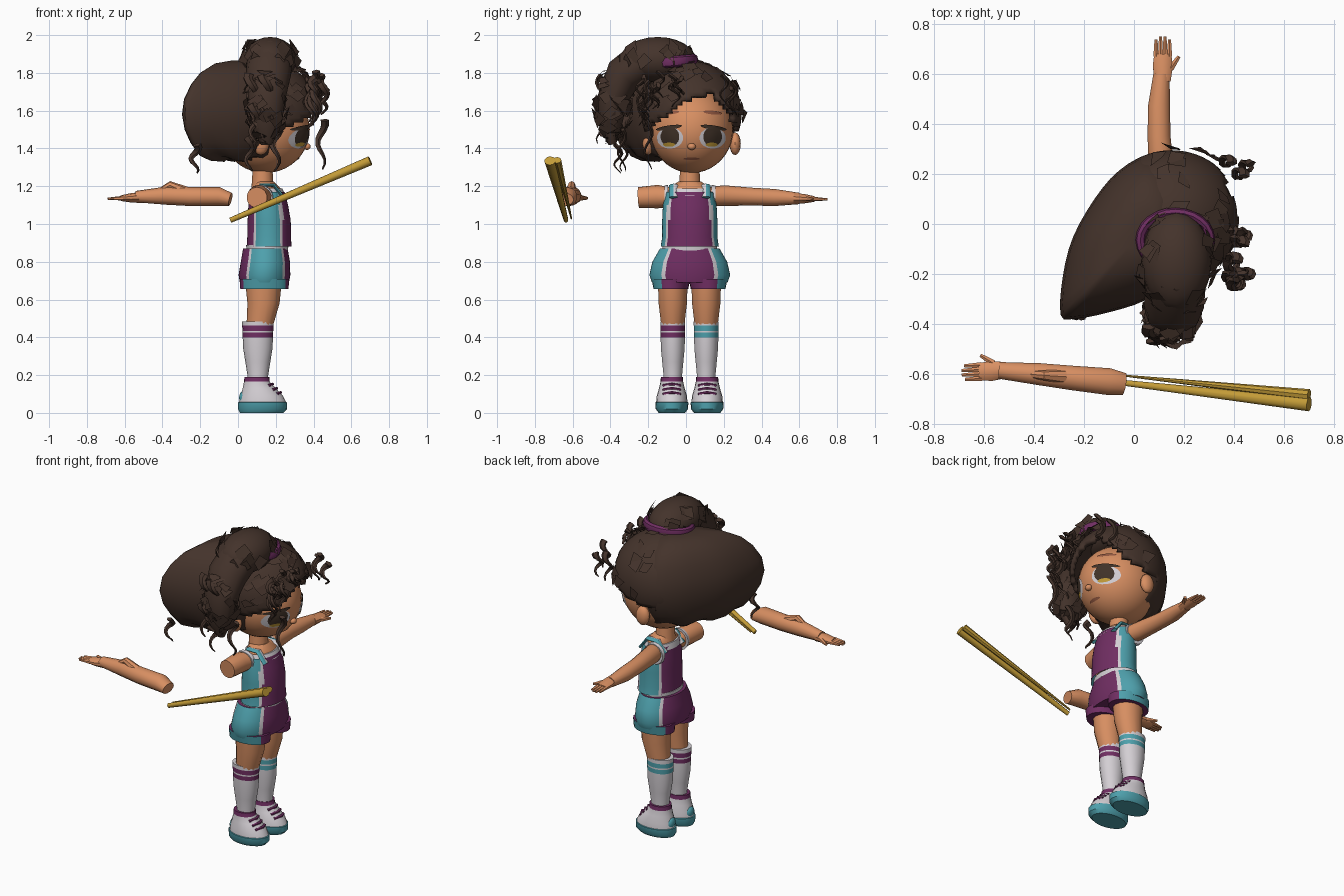
import bpy, bmesh, math, random
from mathutils import Vector, Matrix

if "Cube" in bpy.data.objects:
    bpy.data.objects.remove(bpy.data.objects["Cube"])
random.seed(4)
U = random.uniform
UP = (0, 0, 1)

def mat(name, *rgb):
    m = bpy.data.materials.new(name)
    m.diffuse_color = (*[((c / 255 + 0.055) / 1.055) ** 2.4 for c in rgb], 1)
    m.use_nodes = True
    m.node_tree.nodes["Principled BSDF"].inputs["Base Color"].default_value = m.diffuse_color
    return m

HAIR, SKIN = mat("dark_brown_hair", 68, 51, 43), mat("warm_skin", 216, 143, 98)
PURPLE, TEAL = mat("plum_purple", 112, 46, 98), mat("teal", 78, 160, 172)
WHITE, GOLD = mat("soft_white", 212, 207, 212), mat("gold", 196, 156, 56)
EYE, BROW = mat("eye_brown", 64, 50, 40), mat("brow_brown", 150, 90, 66)

def finish(name, bm, mats, rule=None, angle=40):
    if angle:
        bmesh.ops.recalc_face_normals(bm, faces=bm.faces)
    for f in bm.faces if rule else ():
        f.material_index = rule(f.calc_center_median())
    me = bpy.data.meshes.new(name)
    bm.to_mesh(me)
    ob = bpy.data.objects.new(name, me)
    bpy.context.collection.objects.link(ob)
    for m in mats:
        me.materials.append(m)
    if angle:
        bpy.context.view_layer.objects.active = ob
        ob.select_set(True)
        bpy.ops.object.shade_smooth_by_angle(angle=math.radians(angle))
        ob.select_set(False)
    return ob

def skin_rings(bm, rings, caps=True):
    rings = [[bm.verts.new(p) for p in r] for r in rings]
    n = len(rings[0])
    for a, b in zip(rings, rings[1:]):
        for k in range(n):
            bm.faces.new((a[k], a[(k + 1) % n], b[(k + 1) % n], b[k]))
    for r in (rings[0], rings[-1]) if caps else ():
        bm.faces.new(r)

def add_tube(bm, pts, n=12, ref=(1, 0, 0), level=False, caps=True):
    """Rings (x, y, z, radius along ref, radius sideways) skinned together."""
    P, rings = [Vector(p[:3]) for p in pts], []
    for i, p in enumerate(pts):
        t = Vector(UP) if level else (P[min(i + 1, len(P) - 1)] - P[max(i - 1, 0)]).normalized()
        side = t.cross(Vector(ref)).normalized()
        up = side.cross(t)
        rings.append([P[i] + up * p[3] * math.cos(a) + side * p[4] * math.sin(a)
                      for a in (math.tau * k / n for k in range(n))])
    skin_rings(bm, rings, caps)

def tube(name, pts, mats, n=14, ref=(1, 0, 0), level=False, rule=None, caps=True):
    bm = bmesh.new()
    add_tube(bm, pts, n, ref, level, caps)
    return finish(name, bm, mats, rule)

def ball(loc, rad, u=24, v=16):
    bm = bmesh.new()
    bmesh.ops.create_uvsphere(bm, u_segments=u, v_segments=v, radius=1,
                              matrix=Matrix.Translation(loc) @ Matrix.Diagonal((*rad, 1)))
    return bm

# head, neck and ears
HC, HR = Vector((0.145, 0.03, 1.5)), Vector((0.235, 0.22, 0.23))
finish("head", ball(HC, HR, 32, 20), [SKIN])
finish("nose", ball((0.365, 0.03, 1.41), (0.02, 0.022, 0.018), 10, 8), [SKIN])
tube("neck", [(0.13, 0.02, 1.17, 0.06, 0.06), (0.13, 0.02, 1.33, 0.05, 0.05)], [SKIN])
for s, y in (("left", 0.26), ("right", -0.2)):
    finish(s + "_ear", ball((0.12, y, 1.425), (0.045, 0.03, 0.06), 12, 8), [SKIN])

def face_patch(name, cy, cz, ry, rz, lift, m, tilt=0):
    """Thin oval that follows the curve of the face."""
    bm = bmesh.new()
    bmesh.ops.create_circle(bm, cap_ends=True, radius=1, segments=18)
    bmesh.ops.poke(bm, faces=bm.faces)
    bmesh.ops.subdivide_edges(bm, edges=bm.edges, cuts=1)
    for v in bm.verts:
        p = Matrix.Rotation(tilt, 2) @ Vector((v.co.x * ry, v.co.y * rz)) + Vector((cy, cz))
        k = 1 - ((p.x - HC.y) / HR.y) ** 2 - ((p.y - HC.z) / HR.z) ** 2
        v.co = (HC.x + HR.x * math.sqrt(max(k, 0)) + lift, p.x, p.y)
    finish(name, bm, [m])

for s, d in (("left", 1), ("right", -1)):
    c = 0.028 + d * 0.113
    face_patch(s + "_eye_white", c, 1.455, 0.07, 0.056, 0.004, WHITE)
    face_patch(s + "_iris", c, 1.462, 0.05, 0.052, 0.007, EYE)
    face_patch(s + "_iris_glow", c - 0.005, 1.42, 0.032, 0.011, 0.009, GOLD)
    face_patch(s + "_lashes", c + d * 0.005, 1.51, 0.07, 0.012, 0.009, EYE, -d * 0.15)
    face_patch(s + "_brow", c, 1.59, 0.05, 0.01, 0.006, BROW, -d * 0.1)
face_patch("mouth", 0.03, 1.345, 0.045, 0.007, 0.005, BROW)

# scalp hair with an open face
CC, CR = Vector((0.15, 0.03, 1.585)), Vector((0.28, 0.265, 0.275))

def hairline(y):
    k = [(-0.3, 1.42), (-0.17, 1.54), (0.02, 1.67), (0.14, 1.7), (0.22, 1.62), (0.32, 1.44)]
    for (a, za), (b, zb) in zip(k, k[1:]):
        if y <= b:
            return za + (zb - za) * (y - a) / (b - a)

bm = ball(CC, CR, 56, 36)
mid = [(f, f.calc_center_median()) for f in bm.faces]
bmesh.ops.delete(bm, context='FACES', geom=[f for f, c in mid if (c.x > 0.16 and c.z < hairline(c.y))
                                            or (c.x > 0.03 and c.z < 1.48)])
sol = finish("hair_cap", bm, [HAIR]).modifiers.new("thickness", 'SOLIDIFY')
sol.thickness, sol.offset = 0.03, -1

# swept back hair: one smoothed plan outline scaled at each height
plan = [Vector(p) for p in ((-0.29, -0.36), (-0.28, -0.2), (-0.24, -0.05), (-0.155, 0.1), (-0.06, 0.21), (0.06, 0.27),
                            (0.19, 0.2), (0.22, 0.0), (0.19, -0.2), (0.05, -0.3), (-0.1, -0.35), (-0.23, -0.375))]
N = len(plan)
plan = [0.5 * (2 * b + (c - a) * t + (2 * a - 5 * b + 4 * c - d) * t * t + (3 * b - a - 3 * c + d) * t ** 3)
        for i in range(N) for a, b, c, d in [[plan[(i + j) % N] for j in (-1, 0, 1, 2)]] for t in (0, 0.33, 0.67)]
bm = bmesh.new()
skin_rings(bm, [[(0.05 + (p.x - 0.05) * s, -0.02 + (p.y + 0.02) * s,
                  z + 0.012 * math.sin(i * 1.05) * (z < 1.4)) for i, p in enumerate(plan)]
                for z, s in ((1.34, 0.4), (1.345, 0.6), (1.37, 0.76), (1.43, 0.88), (1.5, 0.97), (1.58, 1.01),
                             (1.66, 0.98), (1.74, 0.87), (1.8, 0.73), (1.85, 0.5), (1.865, 0.25))])
finish("hair_back", bm, [HAIR], angle=50)

# bun, side tail and hair tie
BUN, BR = Vector((0.17, -0.15, 1.87)), Vector((0.14, 0.2, 0.12))
finish("hair_bun", ball(BUN, BR, 20, 12), [HAIR])
tube("hair_tail", [(0.17, -0.2, 1.88, 0.12, 0.11), (0.16, -0.33, 1.79, 0.12, 0.1), (0.15, -0.39, 1.66, 0.1, 0.08),
                   (0.15, -0.4, 1.52, 0.08, 0.06), (0.15, -0.39, 1.42, 0.03, 0.02)], [HAIR], n=12)
tube("hair_tie", [(0.165 + 0.14 * math.cos(a), -0.065 + 0.11 * math.sin(a), 1.86 + 0.01 * math.sin(a), 0.03, 0.02)
                  for a in (math.tau * k / 24 for k in range(25))], [PURPLE], n=8, ref=UP, caps=False)

# loose curls
def curl(bm, x, y, z, length, r=0.02, w=0.024):
    ph, steps = U(0, 6), [t / 10 for t in range(11)]
    add_tube(bm, [(x + r * math.cos(ph + t * 8), y + r * math.sin(ph + t * 8), z - length * t,
                   w * (1 - 0.8 * t), 0.5 * w * (1 - 0.8 * t)) for t in steps], 5)

bm = bmesh.new()
for i in range(18):
    curl(bm, U(0.07, 0.23), U(-0.46, -0.34), U(1.58, 1.8), U(0.14, 0.22), 0.022, 0.028)
for i in range(7):
    curl(bm, U(0.38, 0.46), U(-0.25, -0.17), U(1.68, 1.78), U(0.1, 0.2))
    curl(bm, U(0.39, 0.45), U(-0.17, -0.02), U(1.72, 1.82), U(0.08, 0.14))
for x, y, z, l in ((0.42, 0.2, 1.79, 0.16), (0.45, 0.23, 1.72, 0.14), (0.37, 0.25, 1.75, 0.17), (0.44, -0.2, 1.55, 0.26),
                   (0.06, -0.33, 1.46, 0.18), (0.2, -0.34, 1.5, 0.22), (-0.23, -0.36, 1.42, 0.15)):
    curl(bm, x, y, z, l)
finish("loose_curls", bm, [HAIR])

# flat tufts lying over the hair
bm = bmesh.new()
for count, c, rad, keep in (
        (190, CC, CR, lambda p: p.x > 0.08 and p.z > max(hairline(min(p.y, 0.32)) + 0.05, 1.55)),
        (50, BUN, BR, lambda p: 1.83 < p.z < 1.96), (60, Vector((0.15, -0.39, 1.63)), (0.1, 0.09, 0.18), lambda p: True)):
    for i in range(count):
        d = Vector([random.gauss(0, 1) for _ in range(3)]).normalized()
        p = c + Vector([d[j] * rad[j] for j in range(3)]) * U(1.0, 1.08)
        if keep(p):
            t = d.cross(Vector((0.3, 0.2, 1))).normalized()
            b = d.cross(t)
            bm.faces.new([bm.verts.new(p + (t * math.cos(a) + b * math.sin(a)) * U(0.025, 0.06)
                                       + d * U(-0.012, 0.018)) for a in (0.3, 1.6, 3.4, 4.9)])
finish("hair_tufts", bm, [HAIR], angle=0)

# torso and clothes: teal sides, white piping, plum front and back
def side_rule(c):
    a = abs(math.sin(math.atan2((c.y - 0.02) / 0.15, (c.x - 0.155) / 0.12)))
    return 1 if a > 0.82 else 2 if a > 0.72 else 0

def body(name, rows, mats, n=48, **kw):
    tube(name, [(x, 0.02, z, a, b) for x, z, a, b in rows], mats, n, level=True, **kw)

body("chest", [(0.16, 0.9, 0.1, 0.13), (0.16, 1.1, 0.09, 0.115), (0.15, 1.19, 0.075, 0.11), (0.14, 1.225, 0.05, 0.06)], [SKIN])
body("waist_trim", [(0.155, 0.86, 0.11, 0.145), (0.155, 0.89, 0.112, 0.143)], [WHITE])
body("tank_top", [(0.165, 0.88, 0.118, 0.154), (0.165, 0.93, 0.116, 0.146), (0.165, 1.02, 0.114, 0.146),
                  (0.16, 1.1, 0.105, 0.142), (0.155, 1.17, 0.092, 0.128)],
     [PURPLE, TEAL, WHITE], rule=side_rule, caps=False)
body("neck_trim", [(0.155, 1.15, 0.098, 0.122), (0.15, 1.187, 0.085, 0.11)], [WHITE])
body("shorts", [(0.145, 0.87, 0.118, 0.158), (0.145, 0.8, 0.13, 0.198), (0.14, 0.73, 0.137, 0.214),
                (0.14, 0.69, 0.13, 0.2)], [PURPLE, TEAL, WHITE], rule=side_rule)
for s, d in (("left", 1), ("right", -1)):
    tube(s + "_strap", [(x, 0.02 + d * 0.085, z, 0.01, 0.024) for x, z in ((0.24, 1.14), (0.19, 1.205), (0.12, 1.205), (0.07, 1.14))],
         [TEAL, WHITE], n=8, ref=UP, rule=lambda c: 1 if (c.y - 0.02) * d < 0.083 else 0)
    tube(s + "_armhole_trim", [(0.12, 0.02 + d * 0.115, 1.14, 0.068, 0.068), (0.12, 0.02 + d * 0.135, 1.14, 0.064, 0.064)],
         [WHITE], n=18, ref=UP)

# legs, socks and shoes
for s, y, stripe, d in (("left", 0.107, TEAL, 1), ("right", -0.07, PURPLE, -1)):
    tube(s + "_short_leg", [(0.14, y + d * 0.01, 0.71, 0.13, 0.102), (0.14, y + d * 0.01, 0.655, 0.128, 0.092)],
         [PURPLE, TEAL], n=24, level=True, rule=lambda c: 1 if (c.y - y) * d > 0.06 else 0)
    tube(s + "_thigh", [(0.135, y, 0.68, 0.095, 0.08), (0.135, y, 0.58, 0.085, 0.077),
                        (0.115, y, 0.46, 0.07, 0.062)], [SKIN], level=True)
    tube(s + "_sock", [(0.105, y, z, 0.055 + 0.028 * k, 0.05 + 0.017 * k) for z, k in
                       ((0.13, 0), (0.2, 0), (0.27, 0.4), (0.34, 0.8), (0.398, 0.9), (0.425, 0.95),
                        (0.434, 0.95), (0.462, 1), (0.485, 1))], [WHITE, stripe], n=18, level=True,
         rule=lambda c: 1 if 0.4 < c.z < 0.425 or 0.435 < c.z < 0.461 else 0)
    yy = y + d * 0.005
    tube(s + "_shoe", [(x, yy, z, a, b) for x, z, a, b in (
        (0.125, 0, 0.115, 0.07), (0.13, 0.02, 0.13, 0.085), (0.13, 0.055, 0.13, 0.088), (0.13, 0.057, 0.124, 0.083),
        (0.125, 0.09, 0.113, 0.08), (0.113, 0.13, 0.088, 0.068), (0.1, 0.165, 0.068, 0.06),
        (0.1, 0.19, 0.066, 0.058))], [TEAL, WHITE, PURPLE], n=20, level=True,
         rule=lambda c: 0 if c.z < 0.0565 else 2 if c.z > 0.166 else 1)
    for i in range(3):
        tube(f"{s}_lace_{i}", [(0.225 - 0.022 * i - 0.02 * abs(k), yy + 0.045 * k, 0.108 + 0.022 * i - 0.008 * abs(k), 0.008, 0.01)
                               for k in (-1, 0, 1)], [PURPLE], n=6, ref=UP)
    finish(s + "_heel_tab", ball((0.025, yy, 0.08), (0.02, 0.035, 0.035), 10, 8), [TEAL])

# arms and hands
def hand(name, base, fwd, side):
    """Palm, four fingers and a thumb pointing along fwd."""
    base, fwd, side = Vector(base), Vector(fwd), Vector(side)
    bm = bmesh.new()
    end, th = base + fwd * 0.09, base + fwd * 0.03 + side * 0.03
    add_tube(bm, [(*(base - fwd * 0.02), 0.03, 0.033), (*(base + fwd * 0.04), 0.024, 0.042), (*end, 0.015, 0.036)], 10, UP)
    for k in (-1.5, -0.5, 0.5, 1.5):
        a = end + side * k * 0.018 - fwd * 0.01
        add_tube(bm, [(*a, 0.012, 0.012), (*(a + fwd * (0.085 - 0.012 * abs(k))), 0.006, 0.007)], 6, UP)
    add_tube(bm, [(*th, 0.015, 0.015), (*(th + fwd * 0.05 + side * 0.035), 0.008, 0.008)], 6, UP)
    finish(name, bm, [SKIN])

tube("left_arm", [(0.13, 0.12, 1.145, 0.05, 0.055), (0.11, 0.2, 1.15, 0.055, 0.052), (0.1, 0.35, 1.145, 0.047, 0.047),
                  (0.1, 0.47, 1.14, 0.045, 0.045), (0.11, 0.6, 1.135, 0.03, 0.033)], [SKIN], ref=UP)
hand("left_hand", (0.115, 0.59, 1.135), (0, 1, -0.03), (1, 0, 0))
tube("right_shoulder", [(0.13, -0.07, 1.14, 0.05, 0.055), (0.11, -0.15, 1.145, 0.062, 0.06),
                        (0.1, -0.25, 1.14, 0.055, 0.055)], [SKIN], ref=UP)
tube("right_forearm", [(-0.04, -0.64, 1.13, 0.035, 0.045), (-0.1, -0.63, 1.145, 0.05, 0.055), (-0.25, -0.615, 1.145, 0.05, 0.05),
                       (-0.38, -0.6, 1.15, 0.048, 0.045), (-0.54, -0.585, 1.145, 0.03, 0.034)], [SKIN], ref=UP)
tube("right_elbow", [(-0.28, -0.61, 1.17, 0.03, 0.03), (-0.36, -0.605, 1.205, 0.022, 0.02),
                     (-0.42, -0.6, 1.17, 0.015, 0.015)], [SKIN], n=8, ref=UP)
hand("right_hand", (-0.53, -0.585, 1.14), (-1, -0.06, -0.04), (-0.06, 1, 0))

# baton: a tapered rod with a strip that splits off toward the grip
tube("baton", [(-0.04, -0.635, 1.02, 0.014, 0.012), (0.7, -0.72, 1.335, 0.025, 0.03)], [GOLD], n=10, ref=UP)
tube("baton_strip", [(-0.03, -0.607, 1.03, 0.006, 0.004), (0.7, -0.683, 1.338, 0.018, 0.023)], [GOLD], n=8, ref=UP)
